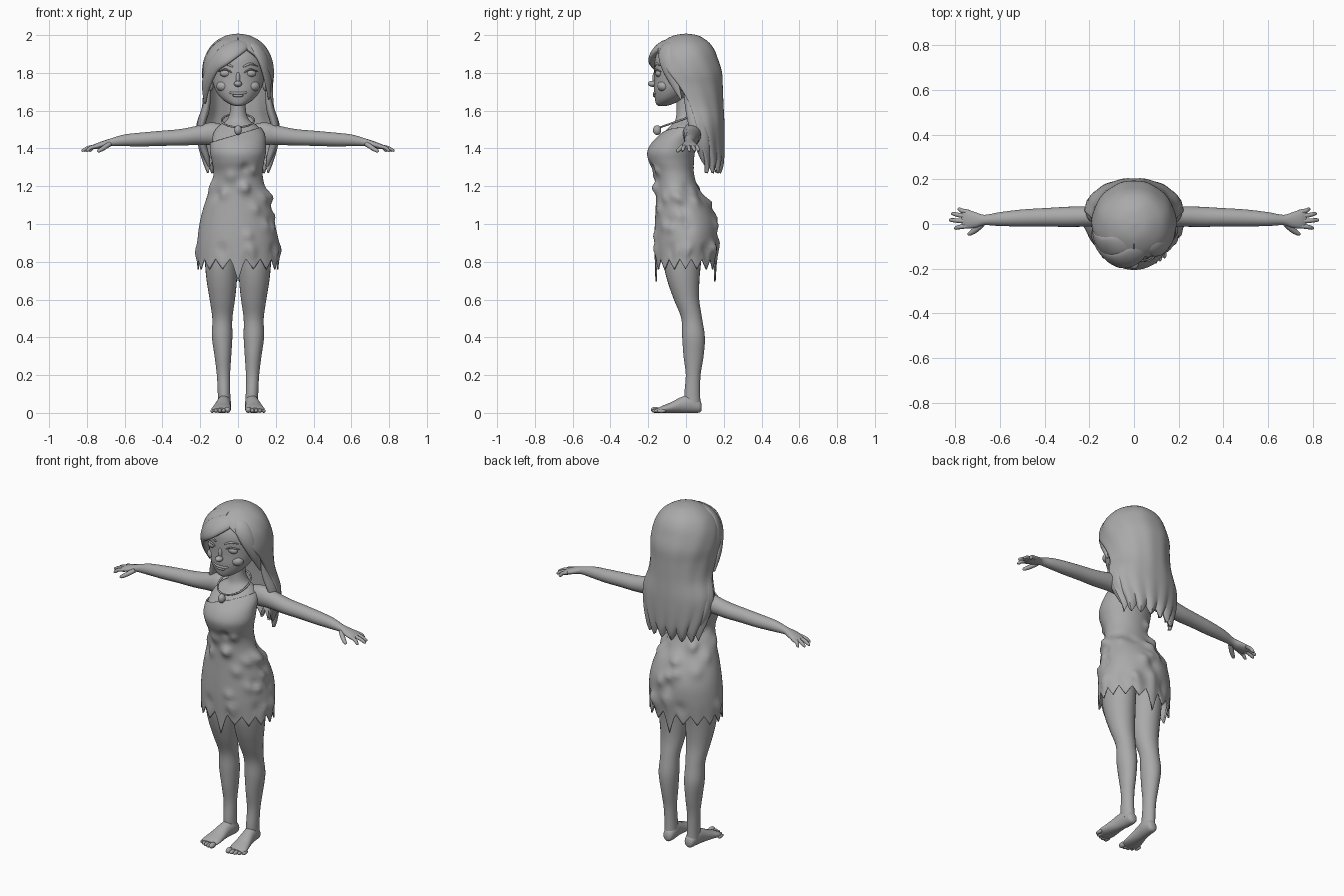
import bpy, bmesh, math, random
from mathutils import Vector

random.seed(4)
MAT = bpy.data.materials.new("clay_grey")
MAT.diffuse_color = (0.4, 0.4, 0.4, 1)
X, Y, Z = Vector((1, 0, 0)), Vector((0, 1, 0)), Vector((0, 0, 1))
HEAD = Vector((0, 0, 1.8))


def finish(name, bm):
    bmesh.ops.recalc_face_normals(bm, faces=bm.faces)
    me = bpy.data.meshes.new(name)
    bm.to_mesh(me)
    bm.free()
    ob = bpy.data.objects.new(name, me)
    me.materials.append(MAT)
    bpy.context.collection.objects.link(ob)
    return ob


def spline(rows, sub):
    """Catmull-Rom interpolation of rows of numbers."""
    out = []
    for i in range(len(rows) - 1):
        a, b, c, d = (rows[max(0, min(len(rows) - 1, i + k))] for k in (-1, 0, 1, 2))
        for s in range(sub):
            t = s / sub
            out.append([0.5 * (2 * q + (r - p) * t + (2 * p - 5 * q + 4 * r - w) * t * t
                               + (3 * q - p - 3 * r + w) * t ** 3) for p, q, r, w in zip(a, b, c, d)])
    return out + [list(rows[-1])]


def tube(name, pts, ref=Z, axis=None, n=20, sub=4, caps=True, side=1, shape=None):
    """Loft elliptical rings (x, y, z, half width, half height) along a path."""
    rows = spline(pts, sub)
    P = [Vector(r[:3]) for r in rows]
    bm = bmesh.new()
    rings = []
    for i, r in enumerate(rows):
        t = axis or (P[min(i + 1, len(P) - 1)] - P[max(i - 1, 0)]).normalized()
        up = P[i] - HEAD if ref == "head" else ref
        b = t.cross(up).normalized()
        u = b.cross(t)
        ring = []
        for k in range(n):
            a = 2 * math.pi * k / n
            co = P[i] + b * r[3] * math.cos(a) + u * r[4] * math.sin(a)
            if shape:
                co = shape(co, k, P[i])
            co.x *= side
            ring.append(bm.verts.new(co))
        rings.append(ring)
    for r0, r1 in zip(rings, rings[1:]):
        for k in range(n):
            bm.faces.new((r0[k], r0[(k + 1) % n], r1[(k + 1) % n], r1[k]))
    if caps:
        bm.faces.new(rings[0])
        bm.faces.new(rings[-1])
    return finish(name, bm)


def ball(name, loc, size):
    bm = bmesh.new()
    bmesh.ops.create_uvsphere(bm, u_segments=20, v_segments=12, radius=1)
    for v in bm.verts:
        v.co = Vector(loc) + Vector(a * b for a, b in zip(v.co, size))
    return finish(name, bm)


def profile(rows, grow=0.0):
    """(z, front y, back y, half width) -> ring rows."""
    return [(0, (f + b) / 2, z, w + grow, (b - f) / 2 + grow) for z, f, b, w in rows]


# Torso and dress share one profile
body = [(.80, -.16, .155, .213), (.90, -.165, .165, .213), (1.0, -.163, .16, .202),
        (1.1, -.158, .12, .177), (1.2, -.155, .06, .14), (1.27, -.167, .04, .128),
        (1.33, -.195, .04, .136), (1.38, -.203, .045, .146), (1.43, -.18, .055, .145),
        (1.48, -.13, .07, .138), (1.52, -.09, .075, .11), (1.55, -.065, .065, .068),
        (1.60, -.058, .05, .05), (1.68, -.06, .05, .05)]
tube("torso_and_neck", profile(body[1:], -.008), Y, Z, 48)

spots = [(random.uniform(0, 2 * math.pi), random.uniform(.85, 1.3), random.choice((.016, .013, -.012)),
          random.uniform(.022, .036)) for _ in range(46)]


def dress_shape(co, k, centre):
    out = co - centre
    a = math.atan2(out.y, out.x)
    lift = 0
    for sa, sz, h, r in spots:
        da = (a - sa + math.pi) % (2 * math.pi) - math.pi
        d2 = (da * out.length) ** 2 + (co.z - sz) ** 2
        lift += h * math.exp(-d2 / r ** 2)
    co = co + out.normalized() * lift
    # Ragged hem: sixteen points, longer at the middle front and back
    tooth = 1 - abs((k % 6) - (0 if k % 6 < 3 else 6)) / 3
    mid = abs(math.cos(2 * math.pi * k / 96))
    drop = tooth * (.055 + .065 * math.exp(-(mid / .15) ** 2)) - .015
    co.z -= drop * max(0, min(1, (.9 - co.z) / .1))
    return co


dress = tube("dress", profile(body[:12], .002), Y, Z, 96, 6, False, 1, dress_shape)
bm = bmesh.new()
bm.from_mesh(dress.data)
bmesh.ops.bisect_plane(bm, geom=bm.verts[:] + bm.edges[:] + bm.faces[:], plane_co=(-.15, 0, 1.43),
                       plane_no=(-.085, 0, .28), clear_outer=True)  # one-shoulder neckline
bm.to_mesh(dress.data)
bm.free()
dress.modifiers.new("thickness", "SOLIDIFY").thickness = .008

# Head
tube("head", profile([(1.625, -.145, -.105, .015), (1.635, -.158, -.07, .045), (1.665, -.165, -.01, .088),
                      (1.71, -.17, .05, .12), (1.76, -.168, .09, .136), (1.82, -.168, .11, .141),
                      (1.88, -.163, .11, .137), (1.93, -.135, .09, .11), (1.96, -.08, .05, .06),
                      (1.967, -.03, .0, .015)]), Y, Z, 40)
ball("nose_tip", (0, -.177, 1.742), (.021, .025, .016))
ball("nose_bridge", (0, -.163, 1.77), (.012, .015, .036))
tube("upper_lip", [(-.062, -.148, 1.706, .002, .002), (-.035, -.163, 1.694, .005, .006),
                   (0, -.17, 1.692, .006, .007), (.035, -.163, 1.694, .005, .006),
                   (.062, -.148, 1.706, .002, .002)], Z, n=10)
ball("lower_lip", (0, -.165, 1.68), (.03, .011, .008))

for s, tag in ((1, "left"), (-1, "right")):
    ball(tag + "_eye", (s * .066, -.143, 1.798), (.03, .02, .02))
    tube(tag + "_eyelid", [(.033, -.163, 1.802, .003, .003), (.066, -.163, 1.818, .006, .005),
                           (.104, -.132, 1.806, .003, .003)], n=8, side=s)
    tube(tag + "_eyebrow", [(.028, -.166, 1.832, .003, .004), (.065, -.158, 1.848, .005, .006),
                            (.105, -.128, 1.836, .002, .002)], n=8, side=s)
    ball(tag + "_cheek", (s * .075, -.118, 1.73), (.04, .034, .03))
    ball(tag + "_ear", (s * .145, -.015, 1.75), (.018, .03, .046))

    # Arm and palm
    tube(tag + "_arm", [(.07, .03, 1.47, .045, .055), (.14, .034, 1.478, .05, .06), (.2, .034, 1.472, .046, .052),
                        (.3, .032, 1.459, .045, .044), (.4, .03, 1.454, .041, .04), (.5, .027, 1.448, .038, .037),
                        (.6, .022, 1.443, .031, .031), (.67, .018, 1.433, .023, .021),
                        (.71, .018, 1.422, .035, .019), (.75, .022, 1.412, .042, .015),
                        (.772, .024, 1.406, .034, .009)], Z, X, 24, side=s)
    for i, (y0, y1, x1) in enumerate(((.053, .066, .79), (.034, .046, .818), (.012, .018, .828), (-.008, -.018, .805))):
        tube(f"{tag}_finger_{i + 1}", [(.74, y0, 1.413, .011, .011), ((.75 + x1) / 2, (y0 + y1) / 2, 1.405, .01, .01),
                                       (x1 - .008, y1, 1.39, .008, .008), (x1, y1, 1.386, .003, .003)], n=10, side=s)
    tube(tag + "_thumb", [(.68, .0, 1.424, .014, .013), (.712, -.028, 1.402, .013, .012),
                          (.737, -.044, 1.387, .009, .009), (.744, -.048, 1.383, .003, .003)], n=10, side=s)

    # Leg, foot and toes
    tube(tag + "_leg", [(.072, .035, .04, .034, .042), (.074, .033, .1, .033, .042), (.077, .038, .2, .035, .039),
                        (.08, .04, .3, .044, .053), (.084, .04, .4, .054, .06), (.083, .03, .5, .053, .055),
                        (.083, .003, .6, .067, .067), (.086, -.014, .7, .08, .085), (.089, -.02, .8, .086, .1),
                        (.09, -.015, .95, .088, .11)], Y, Z, 28, side=s)
    tube(tag + "_foot", [(.07, .083, .03, .012, .014), (.07, .072, .035, .028, .033), (.072, .03, .048, .036, .048),
                         (.078, -.02, .043, .038, .043), (.085, -.08, .028, .047, .028),
                         (.089, -.12, .02, .052, .02), (.09, -.15, .013, .044, .012)], Z, Y, 24, side=s)
    for i in range(5):
        r = .016 if i == 0 else .0125 - i * .0006
        ball(f"{tag}_toe_{i + 1}", (s * (.055 + .0205 * i), -.162 + .002 * i * i, r), (r * .95, .024, r))

    # Long lock falling behind each shoulder
    tube(tag + "_shoulder_lock", [(.155, .0, 1.72, .015, .012), (.168, .03, 1.62, .035, .02), (.195, .06, 1.52, .045, .022),
                                  (.19, .085, 1.43, .04, .022), (.165, .1, 1.35, .025, .015),
                                  (.155, .11, 1.3, .004, .004)], X, n=14, side=s)

# Hair shell: arcs around the back of the head (z, half width, centre y, depth, span)
shell = spline([(1.998, .0005, 0, .0005, 180), (1.988, .06, 0, .062, 180), (1.957, .115, -.003, .115, 180),
                (1.92, .148, -.004, .145, 160), (1.87, .17, -.004, .165, 138), (1.80, .18, 0, .182, 118),
                (1.72, .176, .01, .176, 102), (1.62, .18, .03, .16, 92), (1.52, .21, .05, .145, 88),
                (1.42, .2, .07, .125, 85), (1.34, .175, .085, .105, 80), (1.30, .16, .085, .09, 76)], 5)
bm = bmesh.new()
N = 70
grid = []
for z, rx, cy, ry, span in shell:
    row = []
    for k in range(N + 1):
        a = math.radians(span) * (2 * k / N - 1)
        low = max(0, min(1, (1.5 - z) / .2))
        wave = 1 + (.006 + .02 * low) * math.cos(k * 2 * math.pi / 10)
        tip = abs((k % 10) - 5) / 5
        row.append(bm.verts.new((rx * wave * math.sin(a), cy + ry * wave * math.cos(a),
                                 z - (.06 * tip - .03) * low ** 2)))
    grid.append(row)
for r0, r1 in zip(grid, grid[1:]):
    for k in range(N):
        bm.faces.new((r0[k], r0[k + 1], r1[k + 1], r1[k]))
bmesh.ops.remove_doubles(bm, verts=bm.verts, dist=.0015)
hair = finish("hair", bm)
mod = hair.modifiers.new("thickness", "SOLIDIFY")
mod.thickness, mod.offset = .02, 0

# Swept fringe from an off-centre parting
tube("fringe_front", [(.075, -.04, 1.97, .015, .008), (.01, -.125, 1.945, .05, .02), (-.065, -.162, 1.895, .056, .022),
                      (-.13, -.13, 1.835, .045, .02), (-.168, -.065, 1.74, .035, .018),
                      (-.175, -.015, 1.64, .006, .005)], "head", n=18, sub=6)
tube("fringe_side", [(.07, .0, 1.98, .015, .008), (-.04, -.085, 1.962, .055, .02), (-.115, -.105, 1.91, .06, .02),
                     (-.16, -.07, 1.83, .05, .02), (-.178, -.02, 1.72, .01, .006)], "head", n=18, sub=6)
tube("fringe_left", [(.05, -.04, 1.975, .015, .008), (.09, -.1, 1.937, .04, .018), (.132, -.105, 1.87, .042, .018),
                     (.157, -.07, 1.77, .03, .016), (.165, -.025, 1.66, .005, .005)], "head", n=18, sub=6)

# Necklace
loop = []
for i in range(25):
    a = 2 * math.pi * i / 24
    loop.append((.085 * math.sin(a), -.035 - .098 * math.cos(a), 1.548 - .035 * math.cos(a), .005, .005))
tube("necklace_cord", loop, Z, n=8, sub=2)
ball("necklace_pendant", (0, -.153, 1.497), (.02, .022, .026))

bpy.ops.object.select_all(action="SELECT")
bpy.context.view_layer.objects.active = hair
bpy.ops.object.shade_smooth_by_angle(angle=math.radians(50))
